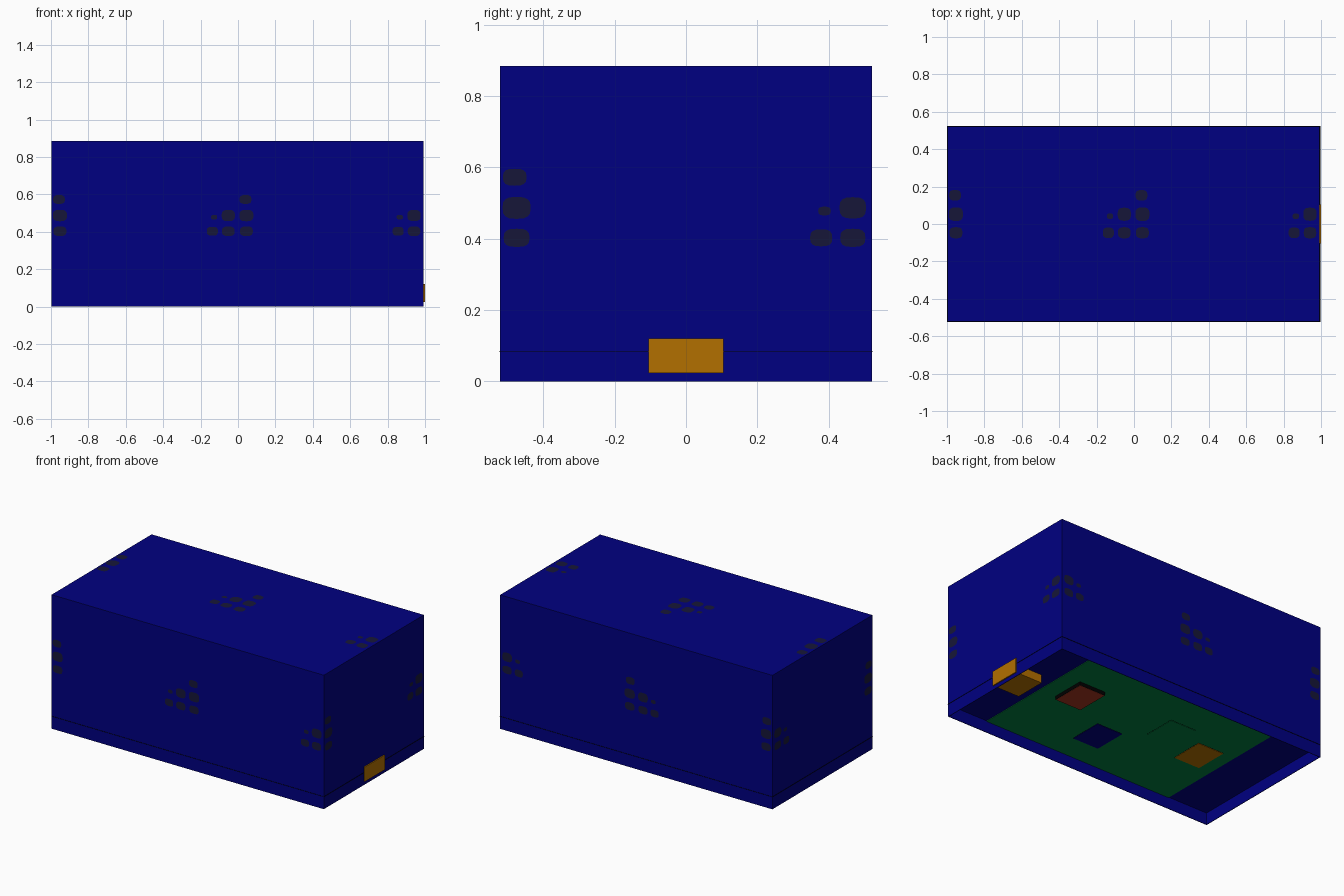
import bpy, bmesh, math

if "Cube" in bpy.data.objects:
    bpy.data.objects.remove(bpy.data.objects["Cube"])


def material(name, rgb):
    m = bpy.data.materials.new(name)
    m.diffuse_color = (*rgb, 1.0)
    m.use_nodes = True
    m.node_tree.nodes["Principled BSDF"].inputs["Base Color"].default_value = m.diffuse_color
    return m


BLUE = material("case blue", (0.0, 0.0, 0.22))
GREEN = material("board green", (0.0, 0.21, 0.05))
GOLD = material("connector gold", (0.45, 0.16, 0.0))
RED = material("chip red", (0.38, 0.035, 0.015))
BLACK = material("seam black", (0.0, 0.0, 0.0))
SPOT = material("spot dark navy", (0.008, 0.008, 0.04))


def finish(name, bm, mat):
    bmesh.ops.recalc_face_normals(bm, faces=bm.faces)
    me = bpy.data.meshes.new(name)
    bm.to_mesh(me)
    bm.free()
    me.materials.append(mat)
    ob = bpy.data.objects.new(name, me)
    bpy.context.collection.objects.link(ob)


def box(name, mat, x, y, z):
    """Box from (min, max) ranges."""
    bm = bmesh.new()
    bmesh.ops.create_cube(bm, size=1)
    for v in bm.verts:
        v.co = [r[0] + (c + 0.5) * (r[1] - r[0]) for c, r in zip(v.co, (x, y, z))]
    finish(name, bm, mat)


X0, X1, Y, H, SEAM = -0.997, 0.993, 0.522, 0.885, 0.083
WALL = 0.004

# Upper case and the thin seam sheet that peeks out all round
box("upper_case", BLUE, (X0, X1), (-Y, Y), (SEAM, H))
box("seam_sheet", BLACK, (X0 - 0.003, X1 + 0.003), (-Y - 0.003, Y + 0.003),
    (SEAM, SEAM + 0.0004))

# Shallow base, open underneath
box("base_ceiling", BLUE, (X0, X1), (-Y, Y), (0.078, SEAM))
for name, s in (("front", -1), ("back", 1)):
    box(name + "_rim", BLUE, (X0, X1), sorted((s * Y, s * (Y - WALL))), (0, SEAM))
box("left_rim", BLUE, (X0, X0 + WALL), (-Y, Y), (0, SEAM))
box("right_rim", BLUE, (X1 - WALL, X1), (-Y, Y), (0, SEAM))

# Circuit board under the ceiling
box("circuit_board", GREEN, (-0.70, 0.70), (-Y + WALL, Y - WALL), (0.074, 0.078))

# Connector passing through the right wall
box("connector", GOLD, (0.80, 1.0), (-0.105, 0.105), (0.024, 0.12))


def chip(name, mat, cx, cy, bottom, body):
    """Coloured face plate on a slightly larger black body."""
    hx, hy, e = 0.094, 0.111, 0.002
    box(name + "_body", BLACK, (cx - hx - e, cx + hx + e), (cy - hy - e, cy + hy + e),
        (bottom + body, 0.074))
    box(name + "_face", mat, (cx - hx, cx + hx), (cy - hy, cy + hy),
        (bottom, bottom + body))


# Chips hanging from the board
chip("red_chip", RED, 0.484, 0.083, 0.050, 0.001)
chip("blue_chip", BLUE, 0.088, -0.228, 0.071, 0.0027)
chip("green_chip", GREEN, -0.217, 0.083, 0.071, 0.0027)
chip("gold_chip", GOLD, -0.516, -0.02, 0.071, 0.0027)

# Dark rounded spots, a surface pattern that repeats once per tile:
# (offset across, offset up, half width, half height) as parts of one tile
SPOTS = ((-0.137, -0.045, 0.030, 0.027), (-0.052, -0.045, 0.034, 0.029),
         (0.045, -0.045, 0.035, 0.029), (-0.052, 0.050, 0.036, 0.034),
         (0.045, 0.050, 0.038, 0.035), (0.040, 0.147, 0.032, 0.027),
         (-0.128, 0.040, 0.017, 0.014))


def spots(name, place, tiles, span, mid, height):
    """Spots around each tile corner on one wall; place maps (across, up) to space."""
    bm = bmesh.new()
    lo, hi = tiles[0], tiles[-1]
    for t in tiles:
        for du, dv, hu, hv in SPOTS:
            u, v = t + du * span, mid + dv * height
            if not lo < u < hi:
                continue
            ring = []
            for i in range(16):
                c, s = math.cos(i * math.pi / 8), math.sin(i * math.pi / 8)
                cu = math.copysign(abs(c) ** 0.7, c) * hu * span
                cv = math.copysign(abs(s) ** 0.7, s) * hv * height
                ring.append(bm.verts.new(place(min(max(u + cu, lo), hi), v + cv)))
            bm.faces.new(ring)
    bmesh.ops.recalc_face_normals(bm, faces=bm.faces)
    # Turn every spot outwards from the middle of the case
    for f in bm.faces:
        c = f.calc_center_median()
        c.z -= H / 2
        n = f.normal
        axis = max(range(3), key=lambda k: abs(n[k]))
        if n[axis] * c[axis] < 0:
            f.normal_flip()
    me = bpy.data.meshes.new(name)
    bm.to_mesh(me)
    bm.free()
    me.materials.append(SPOT)
    bpy.context.collection.objects.link(bpy.data.objects.new(name, me))


GAP = 0.0015
LONG, SHORT = (X0, 0, X1), (-Y, Y)
spots("front_spots", lambda u, v: (u, -Y - GAP, v), LONG, 1.0, H / 2, H)
spots("back_spots", lambda u, v: (u, Y + GAP, v), LONG, 1.0, H / 2, H)
spots("left_spots", lambda u, v: (X0 - GAP, u, v), SHORT, 2 * Y, H / 2, H)
spots("right_spots", lambda u, v: (X1 + GAP, u, v), SHORT, 2 * Y, H / 2, H)
spots("top_spots", lambda u, v: (u, v, H + GAP), LONG, 1.0, 0, 2 * Y)
